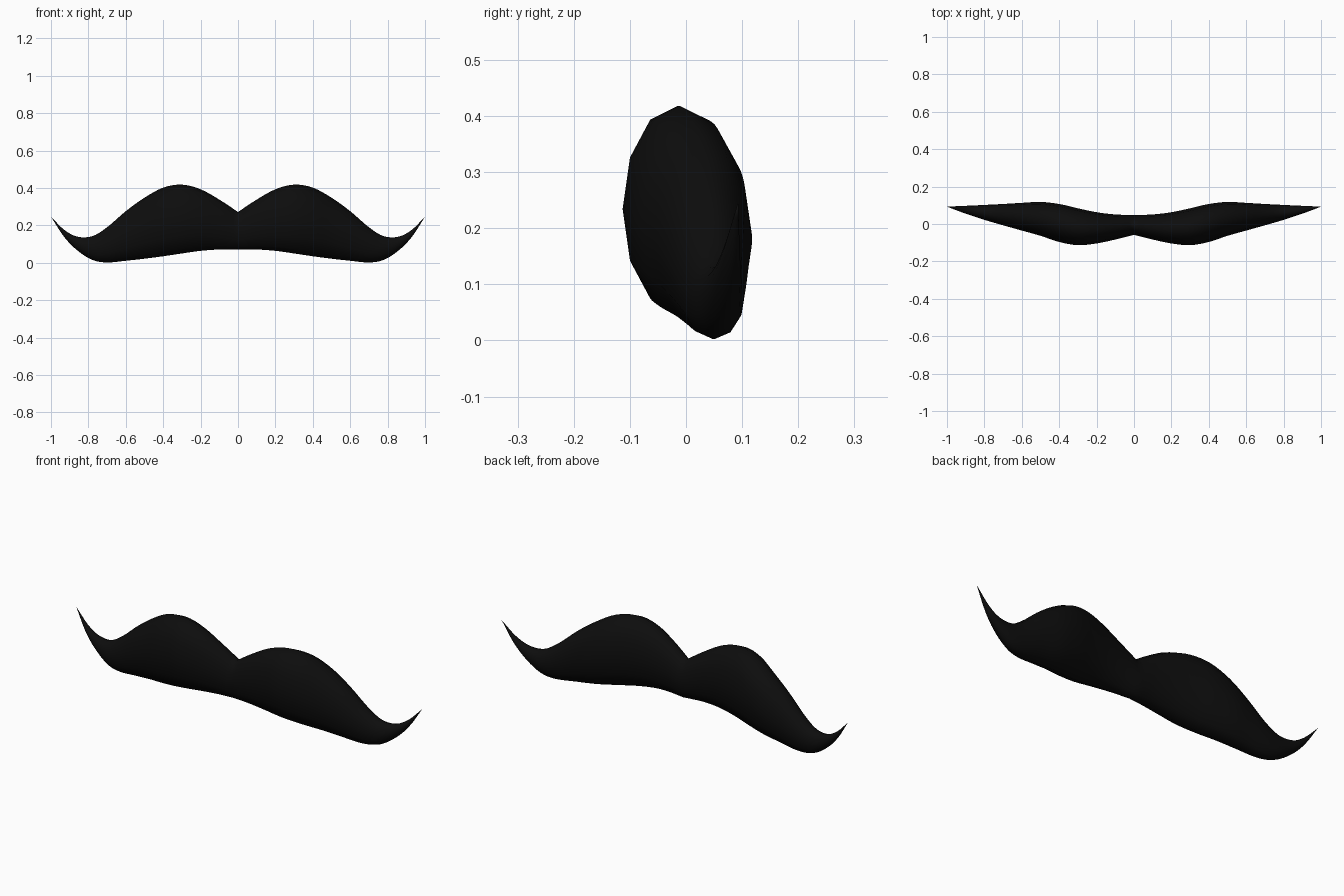
import bpy, bmesh, math
from mathutils import Vector

cube = bpy.data.objects.get("Cube")
if cube:
    bpy.data.objects.remove(cube, do_unlink=True)

SIDES = 12
STEPS = 4

# Stations of one half: x, top z, bottom z, front y, back y
STATIONS = [Vector(s) for s in (
    (0.0, 0.272, 0.07, -0.058, 0.048),
    (0.1, 0.338, 0.071, -0.083, 0.051),
    (0.2, 0.393, 0.064, -0.104, 0.063),
    (0.3, 0.418, 0.05, -0.113, 0.084),
    (0.4, 0.402, 0.035, -0.096, 0.107),
    (0.5, 0.348, 0.022, -0.063, 0.118),
    (0.6, 0.276, 0.011, -0.035, 0.113),
    (0.7, 0.19, 0.002, -0.007, 0.107),
    (0.78, 0.142, 0.016, 0.016, 0.103),
    (0.86, 0.14, 0.067, 0.042, 0.099),
    (0.93, 0.177, 0.139, 0.066, 0.096),
    (1.0, 0.247, 0.247, 0.093, 0.093),
)]


def smooth_path(points):
    """Smooth interpolation through all stations."""
    padded = [2 * points[0] - points[1]] + points + [2 * points[-1] - points[-2]]
    path = []
    for a, b, c, d in zip(padded, padded[1:], padded[2:], padded[3:]):
        for i in range(STEPS):
            t = i / STEPS
            path.append(b + (c - a) * t / 2 + (2 * a - 5 * b + 4 * c - d) * t**2 / 2
                        + (3 * b - a - 3 * c + d) * t**3 / 2)
    return path


def ellipse_ring(bm, station, side):
    x, top, bottom, front, back = station
    ring = []
    for i in range(SIDES):
        a = math.tau * i / SIDES
        ring.append(bm.verts.new((side * x,
                                  (front + back) / 2 + (back - front) / 2 * math.cos(a),
                                  (top + bottom) / 2 + (top - bottom) / 2 * math.sin(a))))
    return ring


# Moustache: elliptical loft from tip to tip with pointed ends
bm = bmesh.new()
half = smooth_path(STATIONS)
rings = [ellipse_ring(bm, s, -1) for s in reversed(half[1:])]
rings += [ellipse_ring(bm, s, 1) for s in half]
for r, s in zip(rings, rings[1:]):
    for i in range(SIDES):
        j = (i + 1) % SIDES
        bm.faces.new((r[i], r[j], s[j], s[i]))
end = STATIONS[-1]
for ring, side in ((rings[0], -1), (rings[-1], 1)):
    tip = bm.verts.new((side * end[0], end[3], end[1]))
    for i in range(SIDES):
        bm.faces.new((ring[i], ring[(i + 1) % SIDES], tip))
bmesh.ops.recalc_face_normals(bm, faces=bm.faces)
for face in bm.faces:
    face.smooth = True

mesh = bpy.data.meshes.new("moustache")
bm.to_mesh(mesh)
bm.free()
moustache = bpy.data.objects.new("moustache", mesh)
bpy.context.collection.objects.link(moustache)

# Black hair material
black = bpy.data.materials.new("black_hair")
black.use_nodes = True
colour = (0.004, 0.004, 0.004, 1)
black.diffuse_color = colour
black.node_tree.nodes["Principled BSDF"].inputs["Base Color"].default_value = colour
mesh.materials.append(black)
